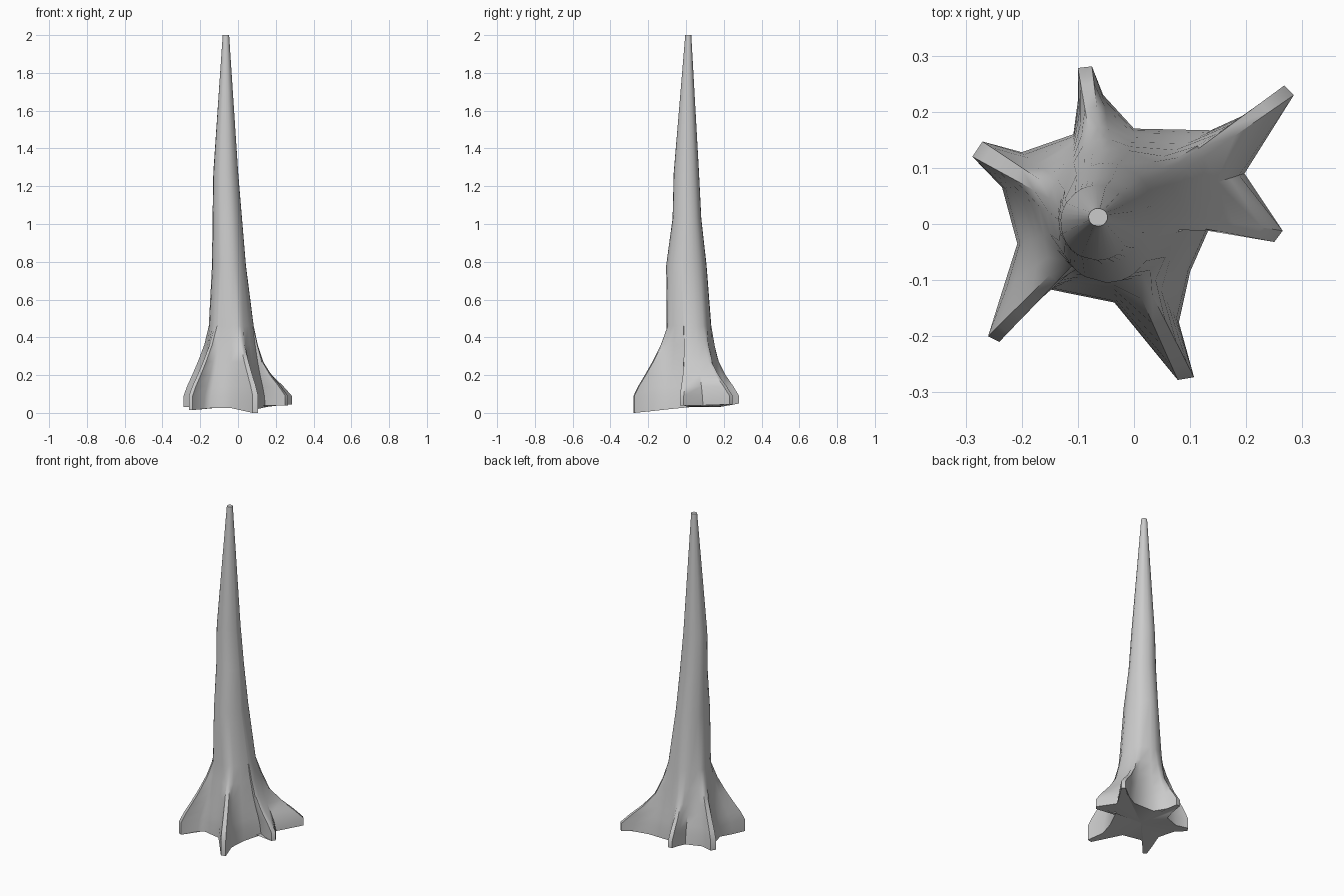
import bpy, bmesh, math

if "Cube" in bpy.data.objects:
    bpy.data.objects.remove(bpy.data.objects["Cube"])

# Ground outline, counter-clockwise: x, y, bottom height, kind
# kind 0 = valley or shoulder, 1 = tip of a low root, 2 = tip of a tall buttress root
OUTLINE = [
    (.197, .090, .04, 0),
    (.285, .230, .045, 1), (.268, .247, .045, 1), (.220, .205, .04, 0),
    (.137, .167, .03, 0), (.000, .170, .03, 0), (-.055, .230, .04, 0),
    (-.075, .281, .05, 1), (-.100, .278, .05, 1), (-.100, .220, .04, 0),
    (-.108, .160, .03, 0), (-.200, .128, .03, 0),
    (-.270, .147, .03, 2), (-.288, .120, .03, 2), (-.235, .065, .03, 0),
    (-.208, -.035, .03, 0), (-.235, -.120, .02, 0),
    (-.260, -.200, .015, 2), (-.240, -.210, .015, 2), (-.182, -.132, .02, 0),
    (-.148, -.117, .025, 0), (-.035, -.140, .025, 0),
    (.078, -.278, .00, 2), (.107, -.273, .00, 2), (.080, -.175, .01, 0),
    (.100, -.085, .02, 0), (.145, .017, .03, 0), (.200, -.015, .04, 0),
    (.250, -.032, .04, 1), (.265, -.012, .04, 1),
]
# Root levels: height, then how far each kind has merged into the trunk
FLARE = [
    (None, (0, 0, 0)), (.09, (.08, 0, 0)), (.14, (.22, .20, .13)),
    (.20, (.42, .48, .33)), (.27, (.62, .72, .55)), (.36, (.82, .88, .80)),
]
# Trunk rings: z, centre x, centre y, radius x, radius y
TRUNK = [
    (.46, -.036, .016, .119, .118), (.78, -.048, .002, .090, .107),
    (1.03, -.057, .005, .078, .076), (1.27, -.065, .002, .066, .067),
    (2.0, -.064, .012, .017, .016),
]
N = len(OUTLINE)
_, CX, CY, RX, RY = TRUNK[0]


def spread_angles():
    """Trunk angle of each column: follows its root, eased towards even spacing."""
    start = math.atan2(OUTLINE[0][1] - CY, OUTLINE[0][0] - CX)
    out = []
    for i, (x, y, _, _) in enumerate(OUTLINE):
        own = (math.atan2(y - CY, x - CX) - start) % math.tau
        out.append(start + .5 * own + .5 * math.tau * i / N)
    return out


angles = spread_angles()
bm = bmesh.new()
rings = []

# Root flare
for z, merge in FLARE:
    ring = []
    for (x, y, zb, kind), a in zip(OUTLINE, angles):
        t = merge[kind]
        tx, ty = CX + RX * math.cos(a), CY + RY * math.sin(a)
        ring.append(bm.verts.new((x + (tx - x) * t, y + (ty - y) * t, zb if z is None else z)))
    rings.append(ring)

# Tapering trunk
for z, cx, cy, rx, ry in TRUNK:
    rings.append([bm.verts.new((cx + rx * math.cos(a), cy + ry * math.sin(a), z)) for a in angles])

for lo, hi in zip(rings, rings[1:]):
    for i in range(N):
        j = (i + 1) % N
        bm.faces.new((lo[i], lo[j], hi[j], hi[i]))

# Cut top and underside
bm.faces.new(rings[-1])
hub = bm.verts.new((CX, CY, .035))
for i in range(N):
    bm.faces.new((rings[0][(i + 1) % N], rings[0][i], hub))
bmesh.ops.recalc_face_normals(bm, faces=bm.faces)

mesh = bpy.data.meshes.new("tree_trunk")
bm.to_mesh(mesh)
bm.free()
trunk = bpy.data.objects.new("tree_trunk", mesh)
bpy.context.collection.objects.link(trunk)
bpy.context.view_layer.objects.active = trunk
trunk.select_set(True)
bpy.ops.object.shade_smooth_by_angle(angle=math.radians(50))
